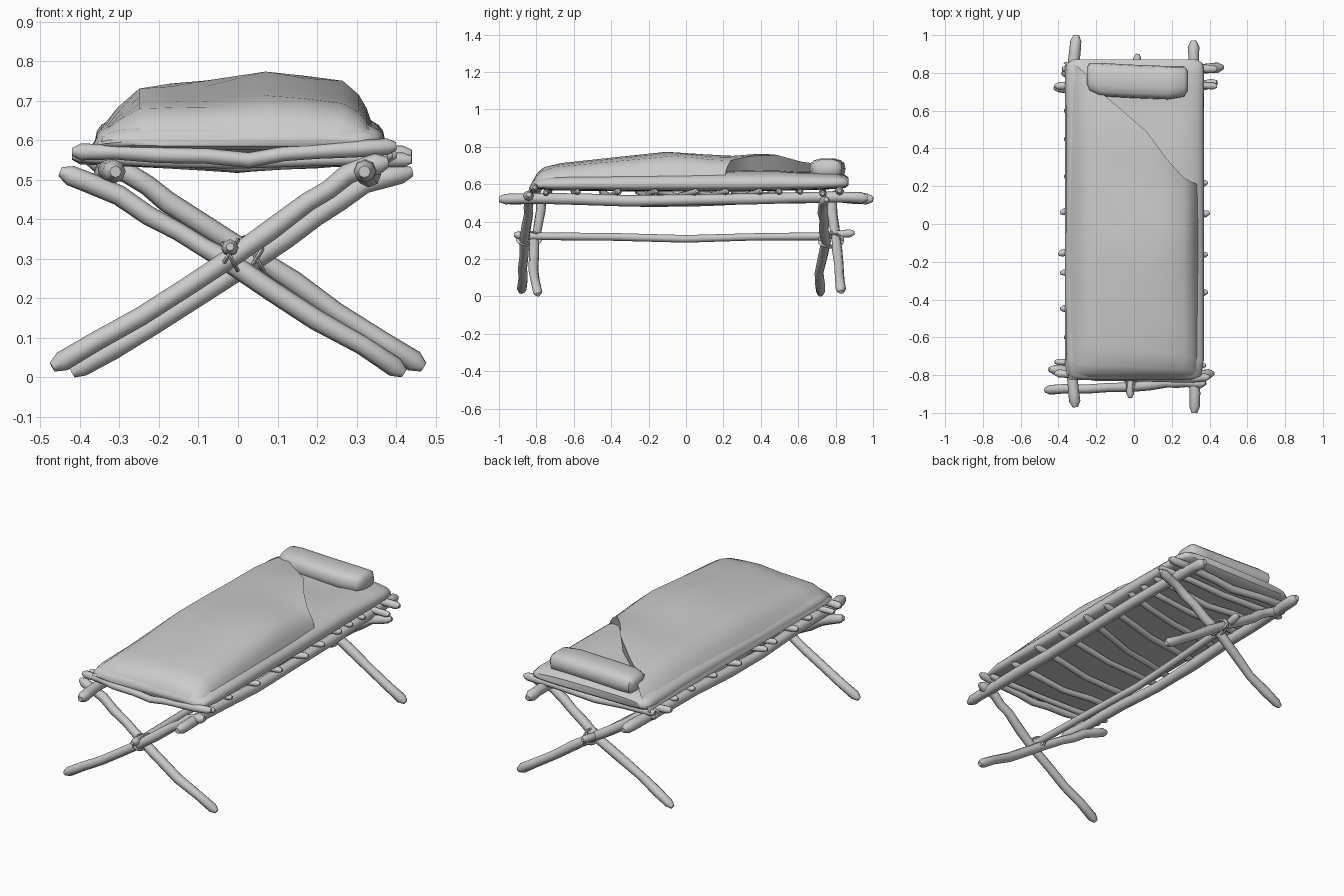
import bpy, bmesh, math, random
from mathutils import Vector

random.seed(4)
cube = bpy.data.objects.get("Cube")
if cube:
    bpy.data.objects.remove(cube, do_unlink=True)

grey = bpy.data.materials.new("plain_grey")
grey.use_nodes = True
tone = (0.6, 0.6, 0.6, 1)
grey.diffuse_color = tone
grey.node_tree.nodes["Principled BSDF"].inputs["Base Color"].default_value = tone


def loft(name, rings, closed=True, angle=50):
    """Skin a list of equal-sized point rings; closed rings get end caps."""
    bm = bmesh.new()
    rows = [[bm.verts.new(p) for p in ring] for ring in rings]
    n = len(rows[0])
    for a, b in zip(rows, rows[1:]):
        for i in range(n if closed else n - 1):
            j = (i + 1) % n
            bm.faces.new((a[i], a[j], b[j], b[i]))
    if closed:
        bm.faces.new(rows[0][::-1])
        bm.faces.new(rows[-1])
    bmesh.ops.recalc_face_normals(bm, faces=bm.faces)
    if not closed and sum(f.normal.z for f in bm.faces) < 0:
        bmesh.ops.reverse_faces(bm, faces=bm.faces)
    mesh = bpy.data.meshes.new(name)
    bm.to_mesh(mesh)
    bm.free()
    mesh.materials.append(grey)
    ob = bpy.data.objects.new(name, mesh)
    bpy.context.collection.objects.link(ob)
    bpy.ops.object.select_all(action="DESELECT")
    ob.select_set(True)
    bpy.context.view_layer.objects.active = ob
    bpy.ops.object.shade_smooth_by_angle(angle=math.radians(angle))


def pole(name, points, r, wobble=0.004, sides=8, point=0.5):
    """Crooked branch through the points, with tapered ends."""
    pts = [Vector(p) for p in points]
    path = []
    for a, b in zip(pts, pts[1:]):
        path += [a, a.lerp(b, 0.5)]
    path.append(pts[-1])
    for p in path[1:-1]:
        p += Vector(random.uniform(-wobble, wobble) for _ in range(3))
    # tapered tips
    tip = r * 1.1
    path.insert(1, path[0] + (path[1] - path[0]).normalized() * tip)
    path.insert(-1, path[-1] + (path[-2] - path[-1]).normalized() * tip)
    rings = []
    for k, p in enumerate(path):
        d = path[min(k + 1, len(path) - 1)] - path[max(k - 1, 0)]
        side = d.cross(Vector((0, 0, 1))).normalized()
        up = side.cross(d).normalized()
        rad = r * (point if k in (0, len(path) - 1) else random.uniform(0.92, 1.08))
        rings.append([p + (side * math.cos(t) + up * math.sin(t)) * rad
                      for t in (math.tau * i / sides for i in range(sides))])
    loft(name, rings)


def interp(table, t):
    """Piecewise linear lookup."""
    if t <= table[0][0]:
        return table[0][1]
    for (a, va), (b, vb) in zip(table, table[1:]):
        if t <= b:
            return va + (vb - va) * (t - a) / (b - a)
    return table[-1][1]


def power(v, e):
    return math.copysign(abs(v) ** e, v)


# side rails
pole("right_rail", [(-.31, -.97, .52), (-.325, -.8, .525), (-.33, -.2, .507),
                    (-.335, .4, .525), (-.33, .8, .53), (-.305, 1, .52)], .029)
pole("left_rail", [(.32, -1, .52), (.32, -.8, .525), (.335, -.3, .51),
                   (.335, .4, .525), (.32, .8, .53), (.315, .97, .525)], .03)

# crossed legs at both ends
pole("front_leg_a", [(-.47, -.88, .025), (-.25, -.87, .155), (-.02, -.865, .3),
                     (.18, -.84, .44), (.28, -.84, .515), (.38, -.84, .545)], .026)
pole("front_leg_b", [(-.45, -.77, .52), (-.3, -.78, .46), (-.15, -.79, .365),
                     (-.03, -.81, .3), (.2, -.82, .145), (.42, -.79, .01)], .025)
pole("back_leg_a", [(-.42, .72, .01), (-.22, .71, .125), (.04, .745, .29),
                    (.2, .735, .405), (.32, .73, .485), (.44, .75, .52)], .025)
pole("back_leg_b", [(-.38, .8, .55), (-.28, .78, .52), (-.18, .785, .445), (.03, .8, .315),
                    (.25, .82, .165), (.47, .83, .025)], .026)

# long stretcher through the crossings
pole("stretcher", [(-.02, -.92, .33), (-.02, -.8, .325), (-.03, 0, .312),
                   (0, .7, .325), (.02, .9, .34)], .02)


# rope lashings around the crossings
def lashing(name, centre, tilt, radius=.038):
    c = Vector(centre)
    rings = []
    axis = Vector((math.cos(tilt), 0, math.sin(tilt)))
    u, v = Vector((0, 1, 0)), axis.cross(Vector((0, 1, 0)))
    for i in range(17):
        t = math.tau * i / 16
        out = u * math.cos(t) * 1.6 + v * math.sin(t)
        rings.append([c + out * (radius + .006 * math.cos(s)) + axis * .006 * math.sin(s)
                      for s in (math.tau * k / 6 for k in range(6))])
    loft(name, rings)


for end, x, y, z in (("front", -.02, -.84, .305), ("back", .05, .775, .295)):
    lashing(end + "_lashing_a", (x, y, z), .5)
    lashing(end + "_lashing_b", (x, y, z + .01), -.55)

# heavier crossbars at foot and head
pole("foot_crossbar", [(-.42, -.79, .57), (-.2, -.81, .565), (.03, -.81, .552),
                       (.2, -.82, .572), (.4, -.81, .585)], .02)
pole("head_crossbar", [(-.38, .82, .57), (0, .81, .545), (.25, .82, .56),
                       (.44, .82, .565)], .021)
pole("foot_crossbar_inner", [(-.42, -.73, .56), (0, -.74, .54), (.38, -.75, .555)], .017)
pole("head_crossbar_inner", [(-.42, .73, .56), (0, .74, .54), (.44, .73, .55)], .019)

# thin sagging slats, set unevenly: y at the right end, y at the left end, overhang
slats = [(-.6, -.58, .37), (-.45, -.36, .39), (-.26, -.16, .39), (-.16, .06, .4),
         (.06, .22, .39), (.25, .4, .37), (.45, .5, .37), (.6, .61, .37)]
for i, (ya, yb, reach) in enumerate(slats):
    pole(f"slat_{i + 1}", [(-reach, ya, .562), (0, (ya + yb) / 2, .538),
                           (reach, yb, .562)], .017)


# mattress: soft slab with a shallow dip in front of the pillow
def slab_ring(y, half, low, high):
    mid = low + (high - low) * .35
    ring = []
    for i in range(32):
        t = math.tau * i / 32
        c, s = math.cos(t), math.sin(t)
        x = half * power(c, .5)
        if s > 0:
            z = mid + (high - mid) * s ** .75
            z -= .03 * math.exp(-((x - .1) / .09) ** 2 - ((y - .6) / .08) ** 2)
        else:
            z = mid + (mid - low) * power(s, .5)
        ring.append((x + .005, y, z))
    return ring


loft("mattress", [slab_ring(*r) for r in (
    (-.825, .3, .585, .61), (-.805, .35, .575, .635), (-.72, .365, .567, .655),
    (-.3, .365, .562, .665), (.3, .365, .562, .675), (.5, .365, .565, .675),
    (.6, .365, .567, .67), (.7, .366, .57, .665), (.8, .366, .575, .662),
    (.85, .36, .58, .65), (.87, .33, .595, .635))])

# blanket: draped sheet cut diagonally at the head end
cross = [(-.365, -.02), (-.36, .1), (-.34, .27), (-.305, .52), (-.25, .8), (-.17, .85),
         (-.08, .87), (.07, 1), (.17, .95), (.265, .86), (.305, .68), (.325, .5), (.345, .2),
         (.355, 0)]
ridge = [(-.825, .6), (-.81, .635), (-.79, .67), (-.74, .705), (-.4, .742), (-.06, .778),
         (.2, .748), (.42, .765), (.7, .73), (.84, .7)]
hem = [(-.365, .86), (-.28, .83), (-.18, .7), (.06, .5), (.16, .36), (.25, .25), (.355, .2)]
steps = [0, .01, .022, .05, .12, .25, .4, .55, .7, .82, .92, .98, 1]
base = .59
sheet = []
for f in steps:
    row = []
    for x, k in cross:
        inset = 1 - .07 * max(0, 1 - f / .03)
        y = -.825 + f * (interp(hem, x) + .825)
        z = base + k * (interp(ridge, y) - base)
        row.append((x * inset, y, z))
    sheet.append(row)
# folded hem dropping onto the mattress
sheet.append([(x - .008, y - .012, max(base - .02, min(z - .01, .65))) for x, y, z in sheet[-1]])
loft("blanket", sheet, closed=False, angle=45)

# rolled pillow
rolls = []
for x, s, dy in ((-.25, .5, .025), (-.235, .85, .018), (-.18, 1, .005), (0, 1, -.005),
                 (.18, 1, -.012), (.265, .92, -.005), (.285, .6, 0)):
    rolls.append([(x, .76 + dy + .088 * s * power(math.cos(t), .7),
                   .683 + .055 * s * power(math.sin(t), .75))
                  for t in (math.tau * i / 14 for i in range(14))])
loft("pillow", rolls)
